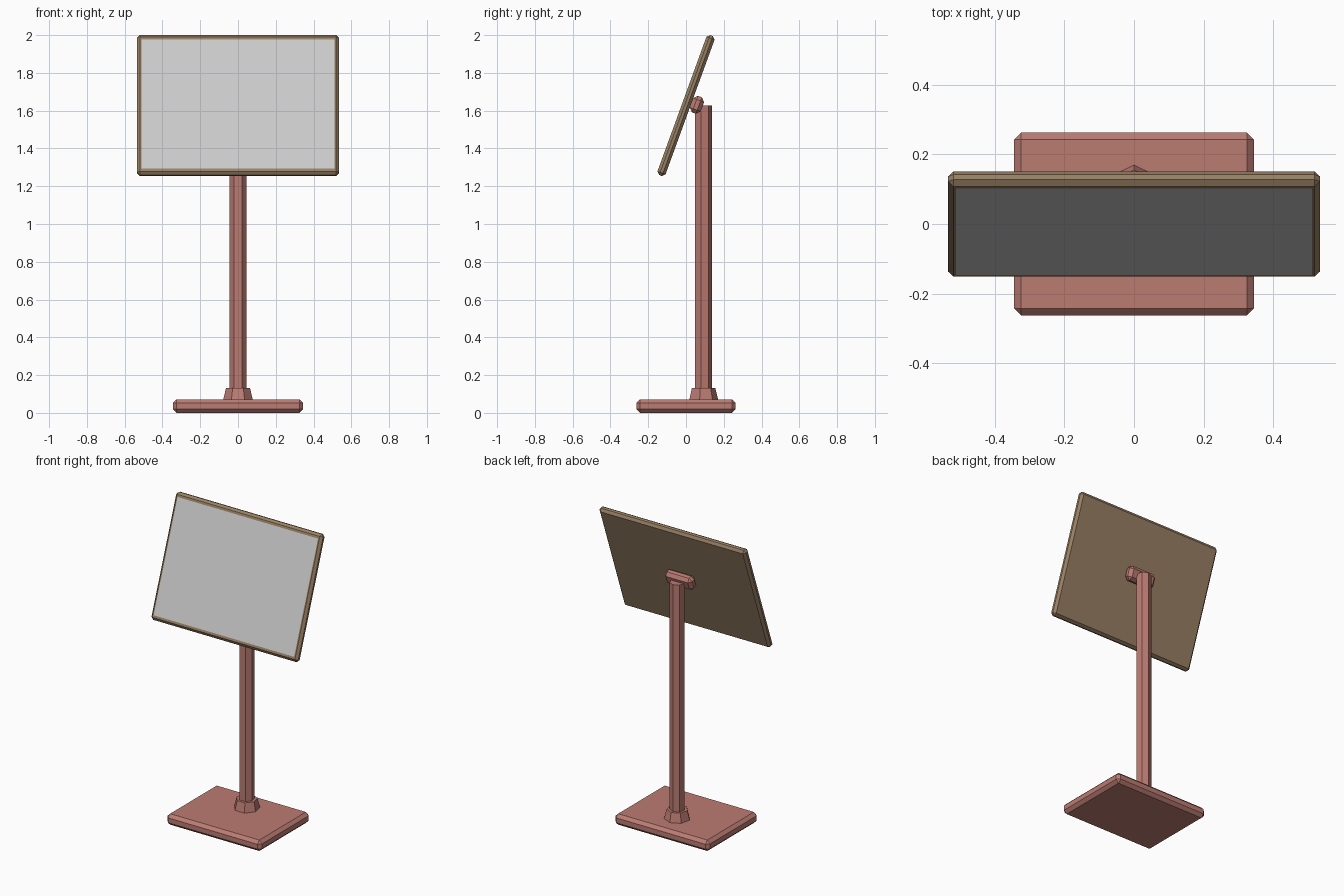
import bpy
from math import radians
from mathutils import Matrix, Vector

if "Cube" in bpy.data.objects:
    bpy.data.objects.remove(bpy.data.objects["Cube"])


def material(name, color):
    m = bpy.data.materials.new(name)
    m.diffuse_color = (*color, 1)
    m.use_nodes = True
    m.node_tree.nodes["Principled BSDF"].inputs["Base Color"].default_value = m.diffuse_color
    return m


red = material("red_brown", (0.50, 0.20, 0.17))
brown = material("dark_brown", (0.32, 0.22, 0.13))

TILT = Matrix.Rotation(radians(-20), 3, 'X')
PANEL_CENTRE = Vector((0, 0, 1.627))


def box(name, size, location, mat, tilted=False):
    """Box with single-cut chamfers on every edge."""
    bpy.ops.mesh.primitive_cube_add(size=1)
    ob = bpy.context.object
    ob.name = name
    ob.scale = size
    bpy.ops.object.transform_apply(location=False, rotation=False, scale=True)
    bevel = ob.modifiers.new("chamfer", 'BEVEL')
    bevel.width = min(0.02, size[1] / 3, size[2] / 3)
    bevel.segments = 1
    place(ob, location, tilted)
    ob.data.materials.append(mat)
    return ob


def place(ob, location, tilted):
    if tilted:
        ob.rotation_euler.x = radians(-20)
        ob.location = PANEL_CENTRE + TILT @ Vector(location)
    else:
        ob.location = location


def seven_sided(name, r_bottom, r_top, z0, z1):
    """Seven-sided column section with a corner towards the back."""
    bpy.ops.mesh.primitive_cone_add(vertices=7, radius1=r_bottom, radius2=r_top,
                                    depth=z1 - z0, location=(0, 0.09, (z0 + z1) / 2))
    ob = bpy.context.object
    ob.name = name
    ob.data.materials.append(red)


# Foot plate, collar and post
box("base", (0.69, 0.525, 0.072), (0, 0, 0.036), red)
seven_sided("collar", 0.08, 0.065, 0.07, 0.133)
seven_sided("post", 0.0475, 0.0475, 0.06, 1.628)

# Tilted sign panel and the bracket behind it
box("panel_frame", (1.07, 0.0456, 0.788), (0, 0, 0), brown, tilted=True)
box("bracket", (0.20, 0.062, 0.0925), (0, 0.053, 0.0236), red, tilted=True)

# Grey display face lying on the panel front
bpy.ops.mesh.primitive_plane_add(size=1)
face = bpy.context.object
face.name = "display_face"
face.data.transform(Matrix.Rotation(radians(90), 4, 'X') @ Matrix.Diagonal((1.024, 0.728, 1, 1)))
place(face, (0, -0.0238, 0), True)
